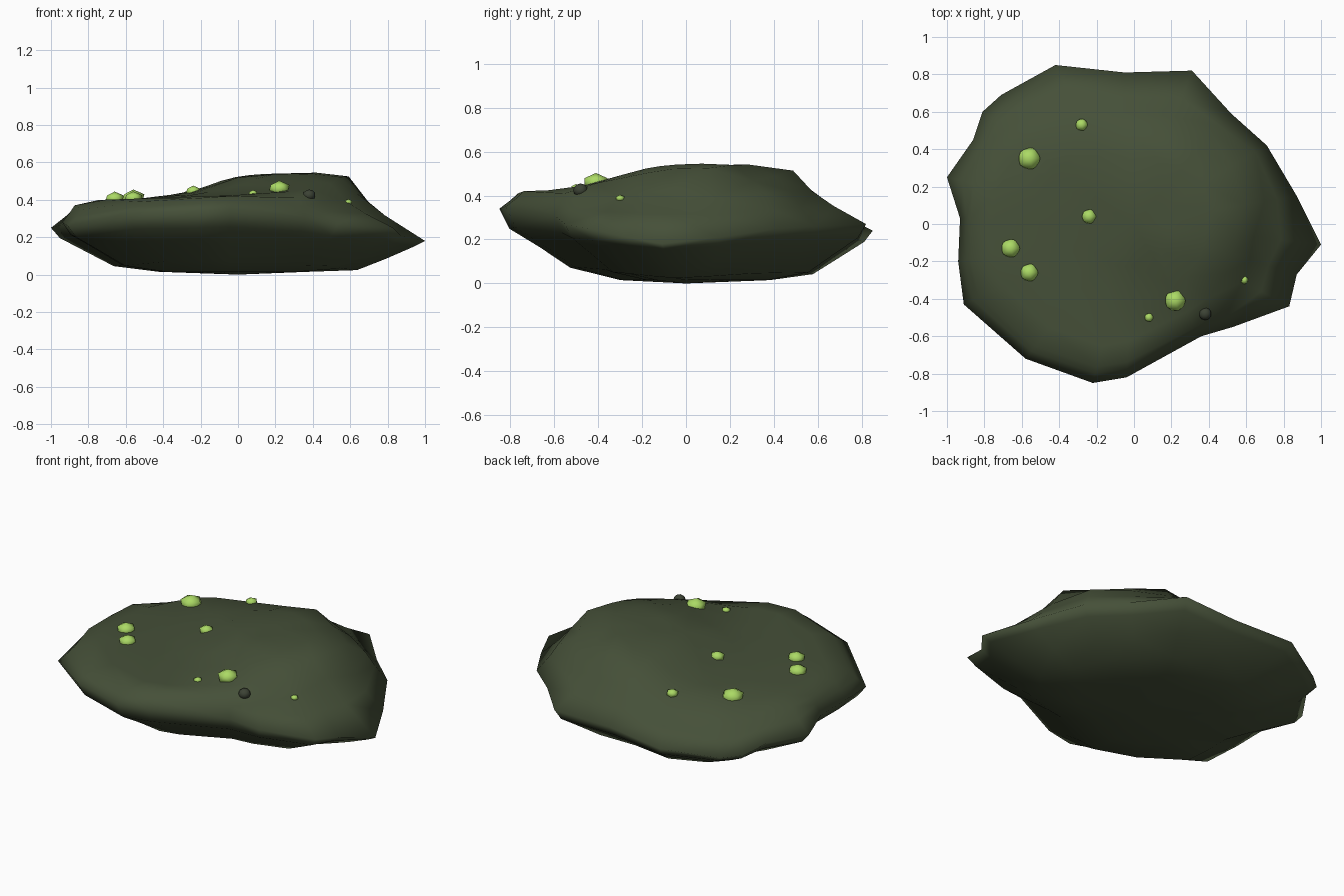
import bpy, bmesh, math
from mathutils import Vector
from mathutils.bvhtree import BVHTree

cube = bpy.data.objects.get("Cube")
if cube:
    bpy.data.objects.remove(cube)


def material(name, colour):
    mat = bpy.data.materials.new(name)
    mat.use_nodes = True
    mat.diffuse_color = (*colour, 1)
    mat.node_tree.nodes["Principled BSDF"].inputs["Base Color"].default_value = (*colour, 1)
    return mat


stone = material("dark olive stone", (0.06, 0.08, 0.04))
pebble_stone = material("dark pebble", (0.045, 0.055, 0.035))
moss = material("bright moss", (0.41, 0.70, 0.13))


def add_object(name, bm, mat, angle):
    mesh = bpy.data.meshes.new(name)
    bmesh.ops.recalc_face_normals(bm, faces=bm.faces[:])
    bm.to_mesh(mesh)
    bm.free()
    mesh.materials.append(mat)
    obj = bpy.data.objects.new(name, mesh)
    bpy.context.collection.objects.link(obj)
    bpy.ops.object.select_all(action='DESELECT')
    obj.select_set(True)
    bpy.context.view_layer.objects.active = obj
    bpy.ops.object.shade_smooth_by_angle(angle=math.radians(angle))
    return obj


# Slab rim in hundredths: x, y, z, then reach and height of the top edge
rim = [
    (100, -11, 18, 64, 43), (87, 15, 21, 80, 39), (71, 42, 25, 86, 41),
    (52, 59, 26, 81, 42), (31, 82, 27, 70, 42), (-5, 81, 26, 73, 41),
    (-42, 85, 24, 74, 36), (-71, 69, 20, 82, 33), (-81, 60, 21, 84, 33),
    (-86, 45, 24, 88, 34), (-100, 25, 25, 86, 37), (-93, 3, 27, 94, 37),
    (-94, -20, 28, 93, 37), (-91, -43, 26, 91, 35), (-58, -72, 33, 91, 39),
    (-22, -85, 34, 90, 41), (-4, -82, 35, 90, 42), (36, -60, 31, 92, 41),
    (53, -55, 27, 86, 39), (83, -44, 25, 70, 39), (87, -27, 21, 71, 41),
]
rim = [[v / 100 for v in p] for p in rim]


def plateau_height(x, y):
    # Gentle tilt with a broad swell, cut away at its back corner
    u, v = (x - 0.25) / 0.46, (y - 0.14) / 0.49
    r = u * u + v * v + 4 * max(u, 0) * max(v, 0)
    return 0.425 + 0.035 * x + 0.108 * math.exp(-r * r)


def lower_ring(reach, height, follow):
    return [(-0.04 + (x + 0.04) * reach, 0.07 + (y - 0.07) * reach,
             height + (z - 0.25) * follow) for x, y, z, f, t in rim]


def upper_ring(blend, lift):
    ring = []
    for x, y, z, f, t in rim:
        s = 1 + (f - 1) * blend
        ring.append((x * s, y * s, z + (t - z) * lift))
    return ring


def top_ring(reach):
    ring = []
    for x, y, z, f, t in rim:
        px, py = x * f * reach, y * f * reach
        ring.append((px, py, plateau_height(px, py)))
    return ring


# Stone slab lofted from the underside to the plateau
bm = bmesh.new()
rings = [lower_ring(0.4, 0.015, 0), lower_ring(0.65, 0.045, 0.3),
         lower_ring(0.8, 0.12, 0.5), lower_ring(0.95, 0.195, 0.6),
         upper_ring(0, 0), upper_ring(0.6, 0.55), upper_ring(1, 1),
         top_ring(0.85), top_ring(0.6), top_ring(0.3)]
loops = [[bm.verts.new(p) for p in ring] for ring in rings]
count = len(rim)
for low, high in zip(loops, loops[1:]):
    for i in range(count):
        j = (i + 1) % count
        bm.faces.new((low[i], low[j], high[j], high[i]))
for loop, height in ((loops[0], 0), (loops[-1], plateau_height(0, 0))):
    centre = bm.verts.new((0, 0, height))
    for i in range(count):
        bm.faces.new((loop[i], loop[(i + 1) % count], centre))
bmesh.ops.triangulate(bm, faces=[f for f in bm.faces if len(f.verts) > 3])
slab = add_object("stone_slab", bm, stone, 180)
tree = BVHTree.FromPolygons([v.co for v in slab.data.vertices],
                            [p.vertices[:] for p in slab.data.polygons])


# Moss tufts and a pebble resting on the slab
def tuft(name, x, y, radius, mat, squash, detail):
    hit = tree.ray_cast(Vector((x, y, 2)), Vector((0, 0, -1)))[0]
    bm = bmesh.new()
    bmesh.ops.create_icosphere(bm, subdivisions=detail, radius=radius)
    for v in bm.verts:
        v.co.z *= squash
        v.co += Vector((x, y, hit.z + 0.05 * radius))
    add_object(name, bm, mat, 180)


tufts = [(-0.56, 0.35, 0.066), (-0.28, 0.53, 0.036), (-0.24, 0.04, 0.043),
         (-0.66, -0.13, 0.056), (-0.56, -0.26, 0.053), (0.22, -0.41, 0.062),
         (0.08, -0.5, 0.026), (0.59, -0.3, 0.023)]
for n, (x, y, r) in enumerate(tufts, 1):
    tuft(f"moss_tuft_{n}", x, y, r, moss, 0.7, 1)
tuft("pebble", 0.38, -0.48, 0.034, pebble_stone, 0.9, 2)
